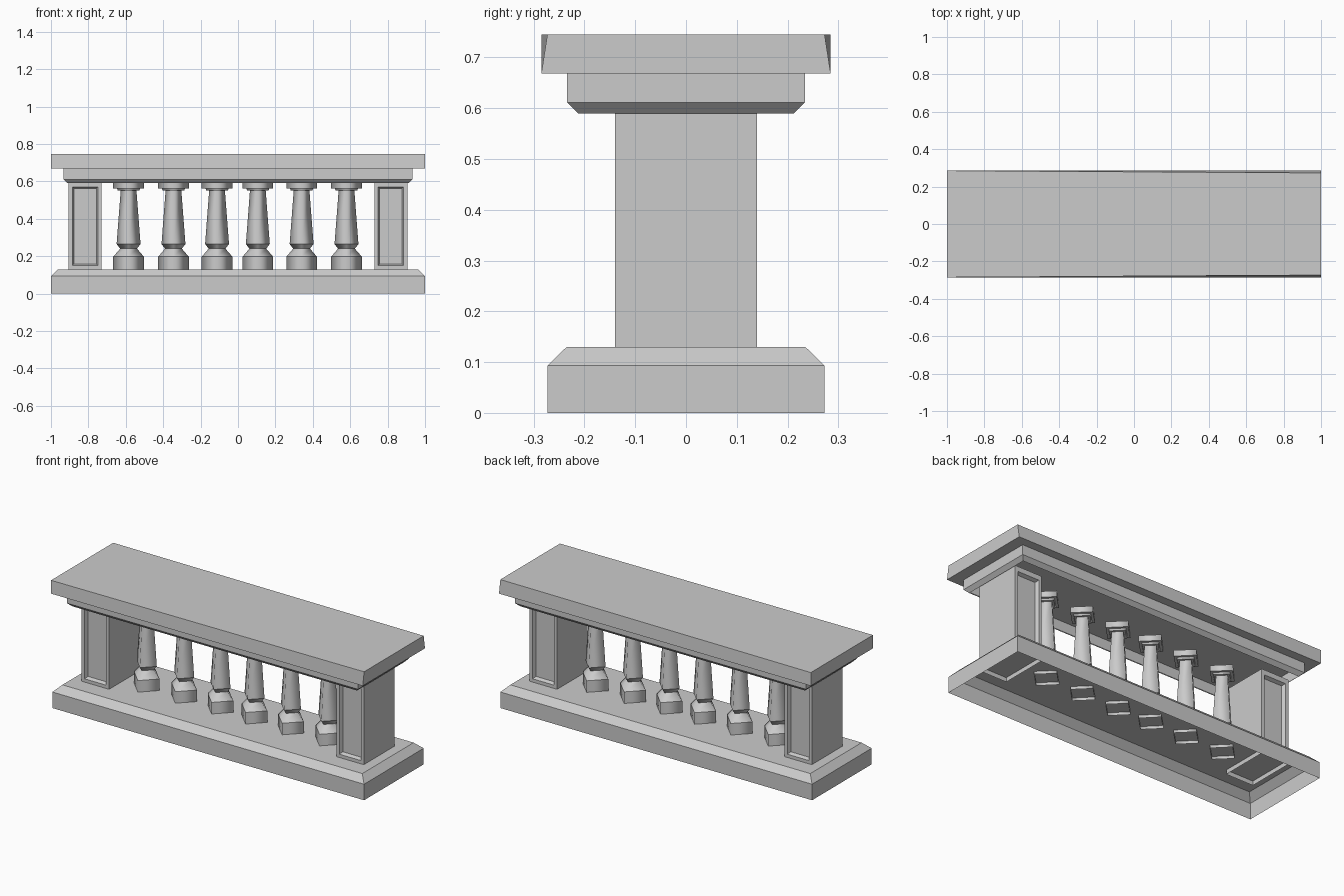
import bpy, bmesh, math

if "Cube" in bpy.data.objects:
    bpy.data.objects.remove(bpy.data.objects["Cube"])


def rect(hx, hy, z, cx=0.0):
    return [(cx - hx, -hy, z), (cx + hx, -hy, z), (cx + hx, hy, z), (cx - hx, hy, z)]


def diamond(r, z, cx):
    return [(cx + r * math.cos(i * math.pi / 2), r * math.sin(i * math.pi / 2), z)
            for i in range(4)]


def loft(rings, top=False, bottom=False):
    """Skin a stack of closed rings, lowest first."""
    bm = bmesh.new()
    rows = [[bm.verts.new(p) for p in ring] for ring in rings]
    for a, b in zip(rows, rows[1:]):
        n = len(a)
        for i in range(n):
            j = (i + 1) % n
            bm.faces.new((a[i], a[j], b[j], b[i]))
    if top:
        bm.faces.new(rows[-1])
    if bottom:
        bm.faces.new(rows[0][::-1])
    bm.normal_update()
    return bm


def finish(bm, name):
    mesh = bpy.data.meshes.new(name)
    bm.to_mesh(mesh)
    bm.free()
    obj = bpy.data.objects.new(name, mesh)
    bpy.context.collection.objects.link(obj)
    return obj


# Chamfered base, hollow and open underneath
finish(loft([rect(1, 0.273, 0), rect(1, 0.273, 0.093), rect(0.962, 0.235, 0.13)],
            top=True), "base")

# Top slab, its upper edges drawn in slightly at the right end
slab_top = rect(1, 0.285, 0.745)
slab_top[1] = (1, -0.273, 0.745)
slab_top[2] = (1, 0.273, 0.745)
finish(loft([rect(1, 0.285, 0.668), slab_top], top=True, bottom=True), "top_slab")

# Hollow moulding below the slab
finish(loft([rect(0.913, 0.213, 0.59), rect(0.934, 0.234, 0.611),
             rect(0.934, 0.234, 0.668)]), "moulding")

# End piers with a sunken panel on front and back
for side, cx in (("left", -0.817), ("right", 0.817)):
    bm = loft([rect(0.088, 0.14, 0.13, cx), rect(0.088, 0.14, 0.59, cx)])
    panels = [f for f in bm.faces if abs(f.normal.y) > 0.9]
    bmesh.ops.inset_individual(bm, faces=panels, thickness=0.027)
    bmesh.ops.inset_individual(bm, faces=panels, thickness=0.012, depth=-0.02)
    for v in bm.verts:
        if v.co.z < 0.1301:
            v.co.z = 0.105   # foot pokes through the base top
        elif v.co.z > 0.5899:
            v.co.z = 0.60    # head tucks into the moulding
    finish(bm, side + "_pier")

# Six four-sided balusters set cornerwise: (radius, height) profile
profile = [(0.082, 0.113), (0.082, 0.197), (0.045, 0.24), (0.064, 0.265),
           (0.042, 0.552), (0.058, 0.552), (0.062, 0.563), (0.082, 0.563),
           (0.082, 0.597)]
for k, cx in enumerate((-0.585, -0.345, -0.112, 0.106, 0.34, 0.58)):
    bm = loft([diamond(r, z, cx) for r, z in profile], top=True)
    for f in bm.faces:
        f.smooth = True
    for e in bm.edges:       # soft around the shaft, crisp at each step
        if abs(e.verts[0].co.z - e.verts[1].co.z) < 1e-5:
            e.smooth = False
    finish(bm, "baluster_%d" % (k + 1))
